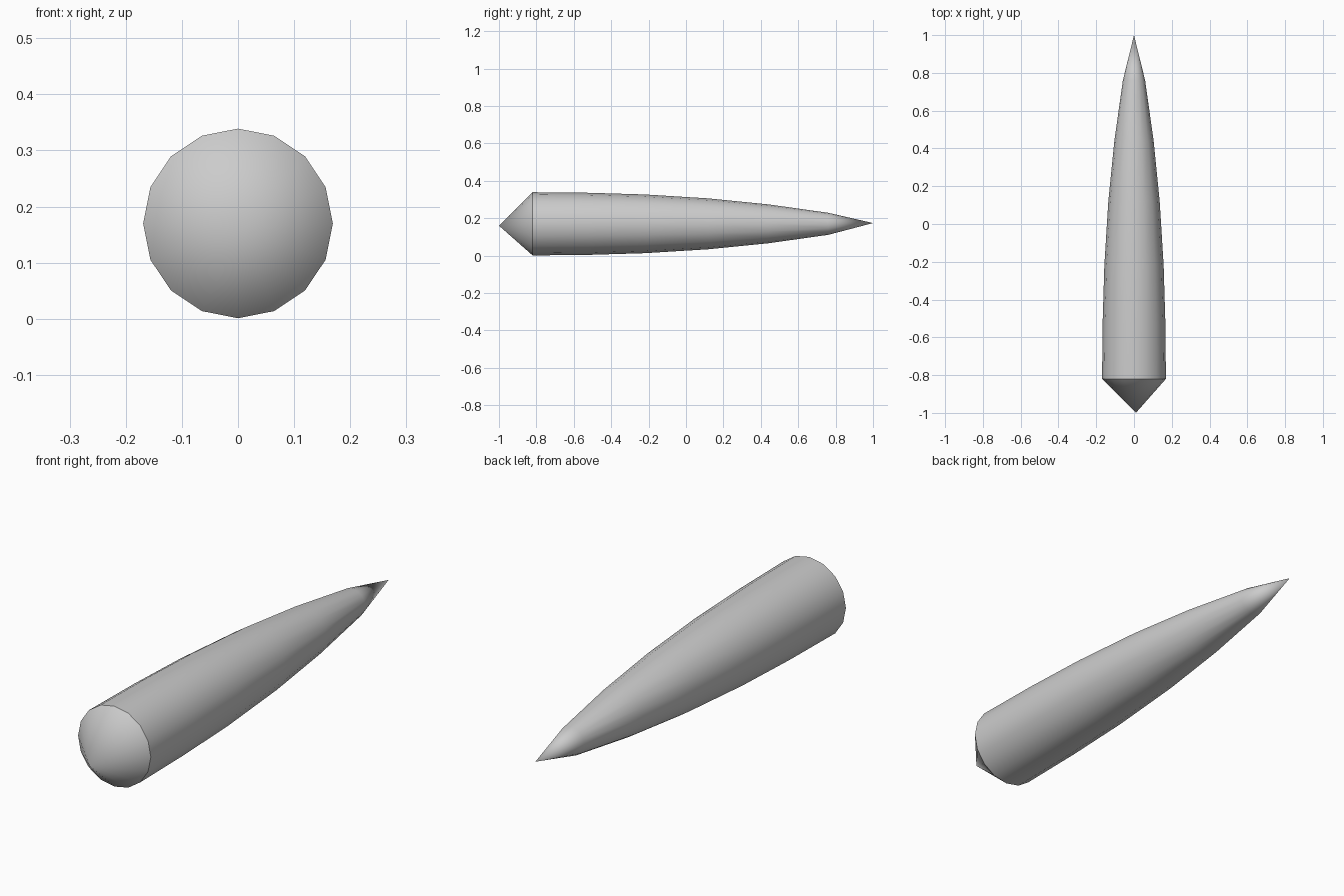
import bpy, bmesh
from math import sin, cos, tau, radians

if "Cube" in bpy.data.objects:
    bpy.data.objects.remove(bpy.data.objects["Cube"])

SIDES = 16
CENTRE_Z = 0.17

# (y, radius) along the shell, from blunt end to pointed end
PROFILE = [(-0.82, 0.169), (-0.52, 0.166), (-0.22, 0.157), (0.12, 0.136),
           (0.44, 0.104), (0.76, 0.059)]


def ring(bm, y, r):
    return [bm.verts.new((r * sin(tau * i / SIDES), y, CENTRE_Z + r * cos(tau * i / SIDES)))
            for i in range(SIDES)]


def fan(bm, loop, tip):
    v = bm.verts.new(tip)
    for i in range(SIDES):
        bm.faces.new((loop[i], loop[(i + 1) % SIDES], v))


bm = bmesh.new()
rings = [ring(bm, y, r) for y, r in PROFILE]

# tapering shell
for a, b in zip(rings, rings[1:]):
    for i in range(SIDES):
        j = (i + 1) % SIDES
        bm.faces.new((a[i], a[j], b[j], b[i]))

# long point at the back, short slightly off-centre cone at the front
fan(bm, rings[-1], (0, 1.0, 0.174))
fan(bm, rings[0], (0.01, -1.0, 0.16))
bmesh.ops.recalc_face_normals(bm, faces=bm.faces)

mesh = bpy.data.meshes.new("tapered_spike")
bm.to_mesh(mesh)
bm.free()
spike = bpy.data.objects.new("tapered_spike", mesh)
bpy.context.collection.objects.link(spike)

# smooth sides with a crisp shoulder edge
bpy.context.view_layer.objects.active = spike
spike.select_set(True)
bpy.ops.object.shade_smooth_by_angle(angle=radians(35))
